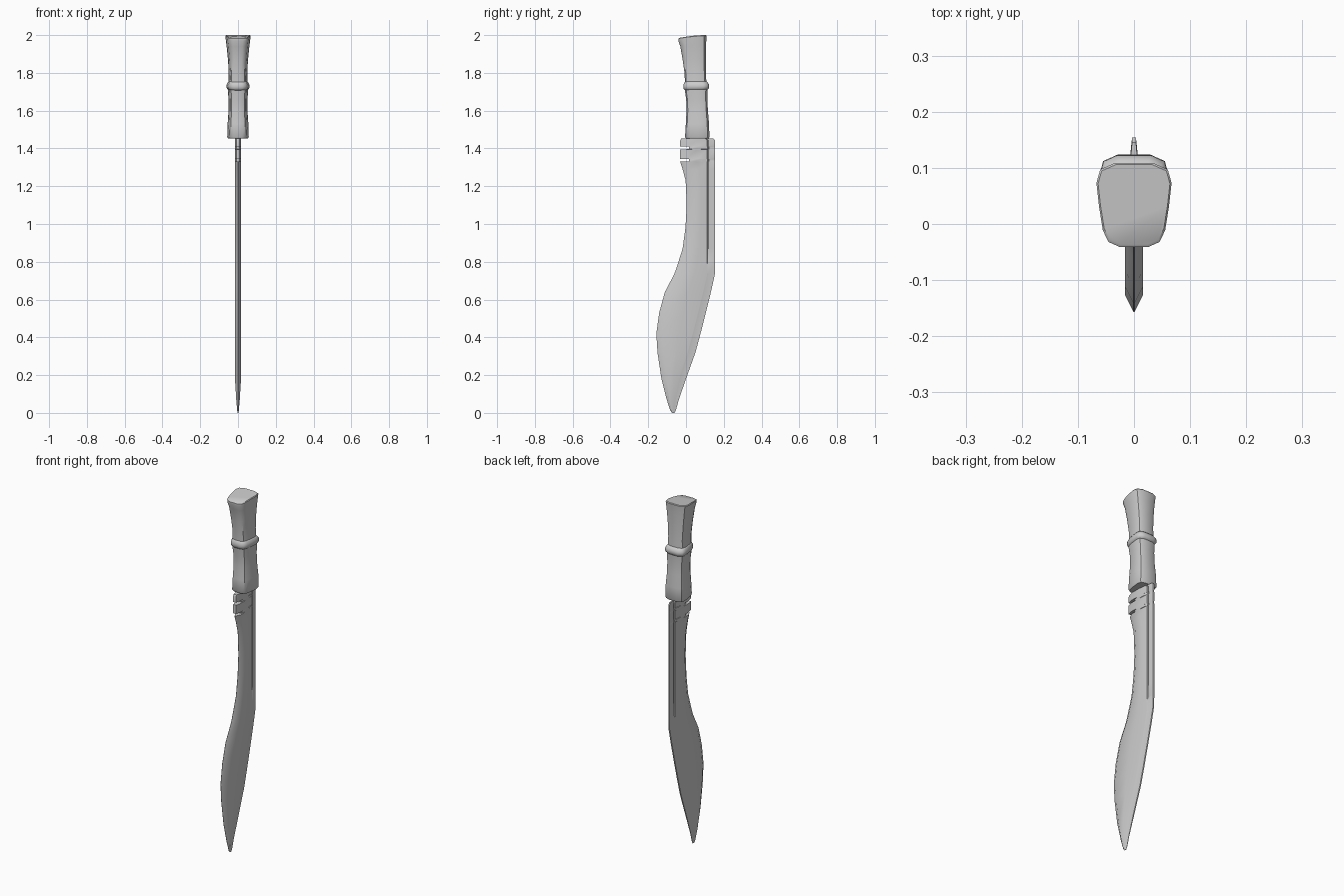
import bpy, bmesh, math


def loft(name, rings, angle):
    """Skin a stack of closed rings, cap both ends, smooth by angle."""
    bm = bmesh.new()
    loops = [[bm.verts.new(p) for p in ring] for ring in rings]
    n = len(loops[0])
    for a, b in zip(loops, loops[1:]):
        for i in range(n):
            j = (i + 1) % n
            bm.faces.new((a[i], a[j], b[j], b[i]))
    bm.faces.new(loops[0][::-1])
    bm.faces.new(loops[-1])
    bmesh.ops.recalc_face_normals(bm, faces=bm.faces)
    mesh = bpy.data.meshes.new(name)
    bm.to_mesh(mesh)
    bm.free()
    ob = bpy.data.objects.new(name, mesh)
    bpy.context.collection.objects.link(ob)
    bpy.ops.object.select_all(action='DESELECT')
    ob.select_set(True)
    bpy.context.view_layer.objects.active = ob
    bpy.ops.object.shade_smooth_by_angle(angle=math.radians(angle))
    return ob


# Blade: (z, cutting edge y, spine y), tip to shoulder
stations = [
    (0.0, -0.074, -0.06), (0.012, -0.083, -0.054), (0.07, -0.102, -0.038),
    (0.18, -0.13, 0.0), (0.32, -0.151, 0.05), (0.42, -0.157, 0.077),
    (0.53, -0.142, 0.105), (0.64, -0.112, 0.132), (0.735, -0.062, 0.153),
    (0.79, -0.043, 0.154), (0.80, -0.04, 0.154), (0.87, -0.018, 0.154),
    (0.98, -0.003, 0.154), (1.1, 0.004, 0.154), (1.23, -0.002, 0.154),
    (1.29, -0.018, 0.154), (1.33, -0.031, 0.154)]
# Two notches cut into the heel
for z0, z1 in ((1.331, 1.344), (1.396, 1.409)):
    stations += [(z0, 0.015, 0.154), (z1, 0.015, 0.154),
                 (z1 + 0.001, -0.031, 0.154), (z1 + 0.051, -0.031, 0.154)]
stations[-1] = (1.442, -0.031, 0.154)
stations.append((1.452, -0.026, 0.145))


def blade_ring(z, e, s):
    w = s - e
    k = min(1, w / 0.15)
    t = 0.016 * min(1, w / 0.11)
    groove = 0.005 if z > 0.795 else 0
    blunt = 0.009 if z > 1.3305 else 0.0006
    half = [(e, blunt), (e + 0.03 * k, t), (e + 0.5 * w, t * 0.97),
            (s - 0.042 * k, 0.009 * k), (s - 0.039 * k, 0.0085 * k - groove),
            (s - 0.034 * k, 0.007 * k - groove * 0.1), (s, 0.0035 * k)]
    return [(x, y, z) for y, x in half] + [(-x, y, z) for y, x in half[::-1]]


loft("blade", [blade_ring(*st) for st in stations], 30)

# Grip cross-section: (half width, depth from front to back), widest near the back
section = [(0.38, 0.0), (0.68, 0.06), (0.83, 0.2), (0.93, 0.48), (1.0, 0.76),
           (0.9, 0.92), (0.5, 1.0)]


def grip_ring(z, front, back, half, slope=0.0):
    pts = [(x * half, front + d * (back - front), z - slope * (1 - d) ** 2)
           for x, d in section]
    return pts + [(-x, y, h) for x, y, h in pts[::-1]]


# Lower grip, waisted
loft("lower_grip", [grip_ring(*r) for r in (
    (1.453, 0.0, 0.12, 0.053), (1.46, -0.005, 0.124, 0.057),
    (1.53, -0.001, 0.122, 0.055), (1.60, 0.003, 0.116, 0.050),
    (1.66, 0.001, 0.113, 0.050), (1.70, -0.005, 0.114, 0.053),
    (1.73, -0.008, 0.115, 0.054))], 40)

# Raised ring between the two grips
loft("grip_ring", [grip_ring(*r) for r in (
    (1.708, -0.006, 0.112, 0.050), (1.716, -0.012, 0.120, 0.058),
    (1.726, -0.014, 0.123, 0.061), (1.738, -0.013, 0.122, 0.060),
    (1.748, -0.009, 0.116, 0.055), (1.755, -0.004, 0.109, 0.050))], 60)

# Upper grip flaring to the pommel
loft("upper_grip", [grip_ring(*r) for r in (
    (1.74, -0.005, 0.108, 0.051), (1.80, -0.008, 0.106, 0.049),
    (1.87, -0.018, 0.105, 0.053), (1.94, -0.030, 0.106, 0.060),
    (1.985, -0.041, 0.108, 0.066, 0.015), (1.996, -0.041, 0.109, 0.067, 0.015),
    (2.0, -0.036, 0.106, 0.064, 0.015))], 40)
